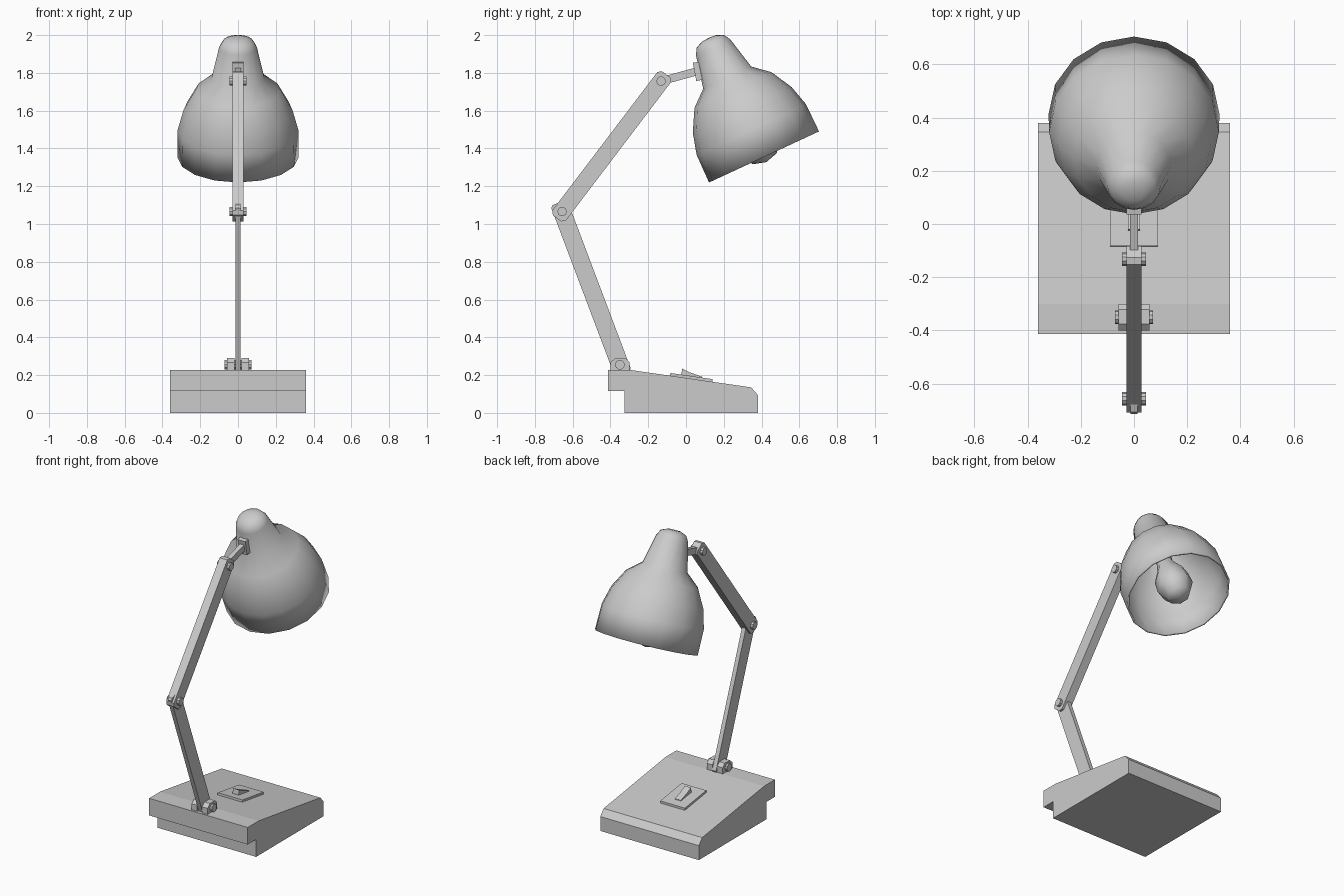
import bpy, bmesh, math
from mathutils import Vector, Matrix

if "Cube" in bpy.data.objects:
    bpy.data.objects.remove(bpy.data.objects["Cube"])


def make(name, verts, faces):
    me = bpy.data.meshes.new(name)
    me.from_pydata(verts, [], faces)
    bm = bmesh.new()
    bm.from_mesh(me)
    bmesh.ops.remove_doubles(bm, verts=bm.verts, dist=1e-5)
    bm.to_mesh(me)
    bm.free()
    ob = bpy.data.objects.new(name, me)
    bpy.context.collection.objects.link(ob)
    return ob


def extrude(name, profile, x0, x1):
    """Prism from a counter-clockwise (y, z) profile between two x values."""
    n = len(profile)
    verts = [(x, y, z) for x in (x0, x1) for y, z in profile]
    faces = [tuple(range(n))[::-1], tuple(range(n, 2 * n))]
    faces += [(i, (i + 1) % n, n + (i + 1) % n, n + i) for i in range(n)]
    return make(name, verts, faces)


def bar(name, a, b, half_w, half_x, ext, chamfer):
    """Flat bar between two (y, z) pivots with chamfered ends."""
    a, b = Vector(a), Vector(b)
    d = (b - a).normalized()
    p = Vector((-d.y, d.x))
    w, c, length = half_w, chamfer, (b - a).length
    s, e = -ext, length + ext
    local = [(s + c, -w), (e - c, -w), (e, c - w), (e, w - c),
             (e - c, w), (s + c, w), (s, w - c), (s, c - w)]
    return extrude(name, [tuple(a + d * u + p * v) for u, v in local], -half_x, half_x)


def bolt(name, pos, r, x0, x1, sides=10):
    ring = [(pos[0] + r * math.cos(2 * math.pi * i / sides),
             pos[1] + r * math.sin(2 * math.pi * i / sides)) for i in range(sides)]
    return extrude(name, ring, x0, x1)


def lathe(name, profile, sides, matrix, thickness=0):
    """Smooth turned shape from (radius, height) points, bottom to top."""
    verts = [(r * math.cos(2 * math.pi * j / sides), r * math.sin(2 * math.pi * j / sides), h)
             for r, h in profile for j in range(sides)]
    faces = [(i * sides + j, i * sides + (j + 1) % sides,
              (i + 1) * sides + (j + 1) % sides, (i + 1) * sides + j)
             for i in range(len(profile) - 1) for j in range(sides)]
    ob = make(name, verts, faces)
    ob.matrix_world = matrix
    if thickness:
        mod = ob.modifiers.new("thickness", 'SOLIDIFY')
        mod.thickness = thickness
        mod.offset = -1
    bpy.ops.object.select_all(action='DESELECT')
    ob.select_set(True)
    bpy.context.view_layer.objects.active = ob
    bpy.ops.object.shade_smooth_by_angle(angle=math.radians(60))
    return ob


foot, elbow, neck = (-0.35, 0.255), (-0.656, 1.066), (-0.132, 1.756)

# Wedge base with undercut back
extrude("base", [(-0.413, 0.115), (-0.325, 0.115), (-0.325, 0), (0.38, 0), (0.38, 0.095),
                 (0.345, 0.135), (-0.30, 0.228), (-0.413, 0.228)], -0.36, 0.36)

# Switch plate and rocker on the slope
extrude("switch_plate", [(-0.085, 0.185), (0.14, 0.153), (0.14, 0.179), (-0.083, 0.211)],
        -0.09, 0.09)
extrude("switch_rocker", [(-0.027, 0.19), (0.085, 0.175), (0.085, 0.191), (0.02, 0.215),
                          (-0.02, 0.235)], -0.022, 0.022)

# Hinge lugs and bolts on the base
lug = [(-0.40, 0.215), (-0.30, 0.205), (-0.30, 0.268), (-0.322, 0.29), (-0.375, 0.29), (-0.40, 0.268)]
for side, s in (("left", -1), ("right", 1)):
    x0, x1 = sorted((s * 0.018, s * 0.058))
    extrude("hinge_lug_" + side, lug, x0, x1)
bolt("base_bolt", foot, 0.026, -0.072, 0.072)

# Arms
bar("lower_arm", foot, elbow, 0.047, 0.014, 0.05, 0.012)
bar("upper_arm", elbow, neck, 0.045, 0.028, 0.045, 0.018)
bolt("elbow_bolt", elbow, 0.025, -0.045, 0.045)
bolt("neck_bolt", neck, 0.025, -0.045, 0.045)

# Short link and mounting plate on the shade
bar("shade_link", neck, (0.06, 1.809), 0.021, 0.015, 0.0, 0.0)
bar("shade_plate", (0.056, 1.857), (0.074, 1.761), 0.02, 0.028, 0.0, 0.0)

# Tilted shade and bulb
tilt = Matrix.Translation((0, 0.413, 1.355)) @ Matrix.Rotation(math.radians(24.9), 4, 'X')
lathe("shade", [(0.321, 0), (0.319, 0.16), (0.288, 0.275), (0.225, 0.39), (0.14, 0.463),
                (0.10, 0.64), (0.08, 0.675), (0.04, 0.692), (0, 0.695)], 16, tilt, 0.012)
lathe("bulb", [(0, -0.03), (0.07, -0.01), (0.11, 0.07), (0.105, 0.15), (0.06, 0.25),
               (0.05, 0.30), (0.05, 0.50), (0, 0.50)], 8, tilt)
